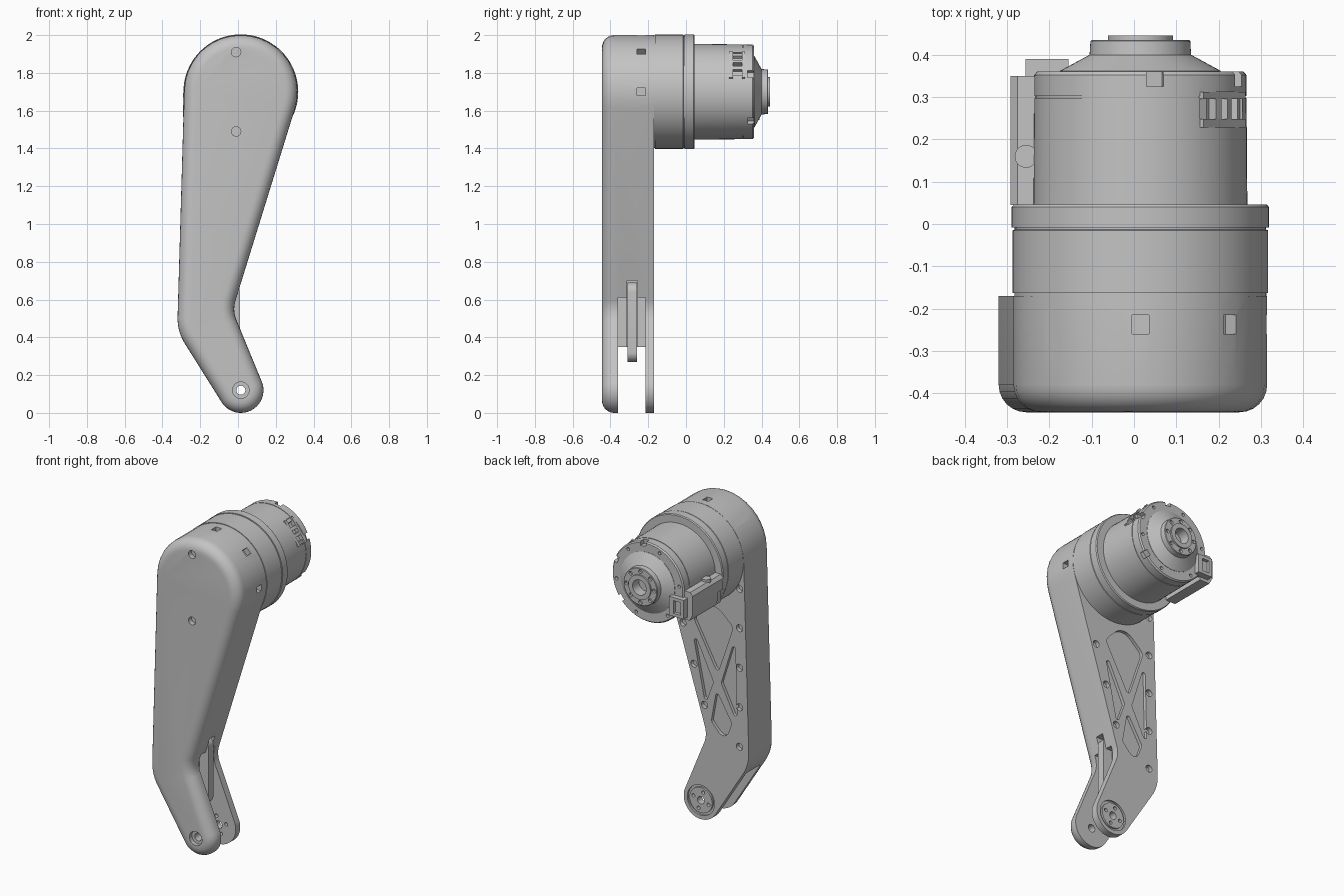
import bpy, bmesh
from math import pi, sin, cos, acos, atan2, radians, hypot
from mathutils import Matrix, Vector

cube = bpy.data.objects.get("Cube")
if cube:
    bpy.data.objects.remove(cube)

grey = bpy.data.materials.new("machined_grey")
grey.use_nodes = True
grey.diffuse_color = (0.55, 0.55, 0.55, 1)
grey.node_tree.nodes["Principled BSDF"].inputs["Base Color"].default_value = (0.55, 0.55, 0.55, 1)

AX, AZ = 0.015, 1.70      # motor axis
FZ = 0.12                 # foot pivot height
FRONT, BACK = -0.445, -0.17
parts = []


def finish(name, bm, part=True):
    bmesh.ops.recalc_face_normals(bm, faces=bm.faces)
    me = bpy.data.meshes.new(name)
    bm.to_mesh(me)
    bm.free()
    ob = bpy.data.objects.new(name, me)
    bpy.context.scene.collection.objects.link(ob)
    me.materials.append(grey)
    if part:
        parts.append(ob)
    return ob


def belt(circles, inset=0.0, steps=20):
    """Outline running tangent around signed circles, counter-clockwise."""
    cs = [(x, z, r - inset) for x, z, r in circles]
    n = len(cs)
    ang = []
    for i in range(n):
        (x1, z1, r1), (x2, z2, r2) = cs[i], cs[(i + 1) % n]
        dx, dz = x2 - x1, z2 - z1
        ang.append(atan2(dz, dx) - acos((r1 - r2) / hypot(dx, dz)))
    pts = []
    for i, (x, z, r) in enumerate(cs):
        a = ang[i - 1]
        sweep = (ang[i] - a) % (2 * pi)
        if r < 0:
            sweep -= 2 * pi
        for k in range(steps + 1):
            t = a + sweep * k / steps
            pts.append((x + r * cos(t), z + r * sin(t)))
    return pts


def loft(name, rings, part=True):
    """Skin a list of (outline, y) rings and cap both ends."""
    bm = bmesh.new()
    loops = [[bm.verts.new((x, y, z)) for x, z in pts] for pts, y in rings]
    for a, b in zip(loops, loops[1:]):
        for i in range(len(a)):
            bm.faces.new((a[i - 1], a[i], b[i], b[i - 1]))
    bm.faces.new(loops[0])
    bm.faces.new(loops[-1])
    return finish(name, bm, part)


def prism(name, pts, y0, y1, part=True):
    return loft(name, [(pts, y0), (pts, y1)], part)


def lathe(name, profile, x=AX, z=AZ, n=64, closed=False, part=True):
    """Turn an (r, y) profile about an axis along y."""
    bm = bmesh.new()
    vs = [bm.verts.new((r, y, 0)) for r, y in profile]
    es = [bm.edges.new(p) for p in zip(vs, vs[1:])]
    if closed:
        es.append(bm.edges.new((vs[-1], vs[0])))
    bmesh.ops.spin(bm, geom=vs + es, cent=(0, 0, 0), axis=(0, 1, 0), angle=2 * pi, steps=n)
    bmesh.ops.remove_doubles(bm, verts=bm.verts, dist=1e-5)
    bmesh.ops.translate(bm, verts=bm.verts, vec=(x, 0, z))
    return finish(name, bm, part)


def hole(x, z, r, y0, y1):
    return lathe("cutter", [(0, y0), (r, y0), (r, y1), (0, y1)], x, z, 24, part=False)


def box(name, x, y, z, part=True, matrix=Matrix()):
    """Box from three (low, high) ranges."""
    bm = bmesh.new()
    bmesh.ops.create_cube(bm, size=1)
    for v in bm.verts:
        v.co = matrix @ Vector([lo + (hi - lo) * (c + 0.5) for c, (lo, hi) in zip(v.co, (x, y, z))])
    return finish(name, bm, part)


def radial(name, deg, r, y, width, part=False):
    """Box standing on the motor axis at an angle."""
    m = Matrix.Translation((AX, 0, AZ)) @ Matrix.Rotation(-radians(deg), 4, 'Y')
    return box(name, r, y, (-width / 2, width / 2), part, m)


def cut(ob, cutters):
    for c in cutters:
        mod = ob.modifiers.new("cut", 'BOOLEAN')
        mod.operation, mod.solver, mod.object = 'DIFFERENCE', 'EXACT', c
    dg = bpy.context.evaluated_depsgraph_get()
    me = bpy.data.meshes.new_from_object(ob.evaluated_get(dg))
    ob.modifiers.clear()
    ob.data = me
    for c in cutters:
        bpy.data.objects.remove(c)


# Leg shell with a rounded front edge
leg_circles = [(AX, AZ, 0.30), (-0.07, 0.5, 0.25), (AX, FZ, 0.12), (0.13, 0.55, -0.15)]
R = 0.065
rings = []
for k in range(7):
    t = k / 6 * pi / 2
    rings.append((belt(leg_circles, R * (1 - sin(t))), FRONT + R * (1 - cos(t))))
rings.append((belt(leg_circles), BACK))
leg = loft("leg_shell", rings)

# Fork gap between the two foot plates
cuts = [prism("cutter", [(0.3, 0.61), (-0.05, 0.61), (-0.05, 0.35), (-0.5, 0.35), (-0.5, -0.1), (0.3, -0.1)],
              -0.36, -0.215, False)]
# Slot for the lever
cuts.append(box("cutter", (-0.12, 0.1), (-0.312, -0.258), (0.25, 0.70), False))
# Front screw holes and foot pivot
cuts += [hole(-0.01, z, 0.025, -0.6, -0.415) for z in (1.91, 1.49)]
cuts += [hole(AX, FZ, 0.044, -0.6, -0.42), hole(AX, FZ, 0.024, -0.5, 0)]
cuts.append(lathe("cutter", [(0.08, -0.182), (0.095, -0.182), (0.095, -0.1), (0.08, -0.1)],
                  AX, FZ, 32, True, False))
cuts += [hole(AX + 0.055 * cos(a), FZ + 0.055 * sin(a), 0.011, -0.25, -0.1)
         for a in (0.3 + i * pi / 2 for i in range(4))]
# Back cover screws
screws = [(-0.255, 1.53 - 0.25 * i) for i in range(5)] + [(0.14, 1.21), (0.064, 0.97), (-0.01, 0.73)]
cuts += [hole(x, z, 0.022, -0.195, -0.1) for x, z in screws]
# Truss pockets in the back cover
pockets = [
    [(-0.10, 0.99, 0.015), (0.02, 1.26, 0.04), (-0.07, 1.28, 0.09), (-0.16, 1.26, 0.045)],
    [(-0.10, 0.81, 0.012), (-0.18, 0.66, 0.02), (-0.14, 0.61, 0.04), (-0.09, 0.65, 0.03)],
    [(0.05, 1.12, 0.012), (-0.06, 0.89, 0.012), (-0.02, 0.78, 0.012)],
    [(-0.215, 1.14, 0.012), (-0.225, 0.73, 0.012), (-0.14, 0.90, 0.012)],
]
for p in pockets:
    if p[0][1] < 1.0 and p[0][1] > 0.95:
        p = p[:1] + p[1:]
    cuts.append(prism("cutter", belt(p, steps=6), -0.19, -0.1, False))
# Square ports around the housing
cuts += [radial("cutter", a, (0.265, 0.4), (-0.26, -0.215), 0.04) for a in (0, 45, 90, 135)]
cut(leg, cuts)

# Lever inside the fork
prism("fork_lever", belt([(-0.04, 0.64, 0.05), (-0.04, 0.32, 0.05)]), -0.31, -0.26)

# Motor housing rings
lathe("housing_ring", [(0, -0.19), (0.298, -0.19), (0.298, -0.163), (0.302, -0.163),
                       (0.302, -0.015), (0.297, -0.013), (0.297, -0.006), (0, -0.006)], n=80)
lathe("housing_flange", [(0, -0.008), (0.304, -0.008), (0.304, 0.04), (0.299, 0.046), (0, 0.046)], n=80)

# Motor can with stepped hub and bore
can = lathe("motor_can", [(0, 0.04), (0.253, 0.04), (0.251, 0.298), (0.248, 0.298), (0.248, 0.303),
                          (0.251, 0.303), (0.251, 0.352), (0.244, 0.36), (0, 0.36)])
hub = lathe("motor_hub", [(0, 0.35), (0.19, 0.35), (0.19, 0.362), (0.12, 0.40), (0.118, 0.432),
                          (0.115, 0.435), (0.077, 0.435), (0.077, 0.445), (0.048, 0.445),
                          (0.048, 0.38), (0, 0.38)])
cut(can, [radial("cutter", 22 + 60 * i, (0.225, 0.3), (0.325, 0.4), 0.04) for i in range(6)]
    + [radial("cutter", 36, (0.222, 0.3), (0.228, 0.312), 0.17)]
    + [hole(AX + 0.222 * cos(a), AZ + 0.222 * sin(a), 0.01, 0.34, 0.4)
       for a in (0.9 + i * pi / 3 for i in range(6))])
cut(hub, [hole(AX + 0.097 * cos(a), AZ + 0.097 * sin(a), 0.012, 0.42, 0.5)
          for a in (i * pi / 4 for i in range(8))])

# Framed window on the can
for y in ((0.228, 0.248), (0.296, 0.312)):
    radial("window_rail", 36, (0.215, 0.246), y, 0.17, True)
for d in (-17, -5, 5, 17):
    radial("window_bar", 36 + d, (0.21, 0.246), (0.24, 0.30), 0.02, True)

# Cable connector on the side of the can
connector = prism("connector_block", [(-0.20, 1.53), (-0.27, 1.53), (-0.292, 1.57), (-0.292, 1.69),
                                      (-0.275, 1.71), (-0.20, 1.71)], 0.045, 0.35)
cut(connector, [box("cutter", (-0.4, -0.275), (0.0, 0.10), (1.4, 1.62), False)])
clip = box("connector_clip", (-0.257, -0.155), (0.34, 0.39), (1.55, 1.67))
cut(clip, [box("cutter", (-0.235, -0.185), (0.37, 0.5), (1.57, 1.65), False)])
bm = bmesh.new()
bmesh.ops.create_cone(bm, cap_ends=True, segments=24, radius1=0.027, radius2=0.027, depth=0.03,
                      matrix=Matrix.Translation((-0.255, 0.16, 1.71)))
finish("connector_screw", bm)

# Smooth shading with sharp creases
for o in bpy.context.view_layer.objects:
    o.select_set(o in parts)
bpy.context.view_layer.objects.active = leg
bpy.ops.object.shade_smooth_by_angle(angle=radians(30))
